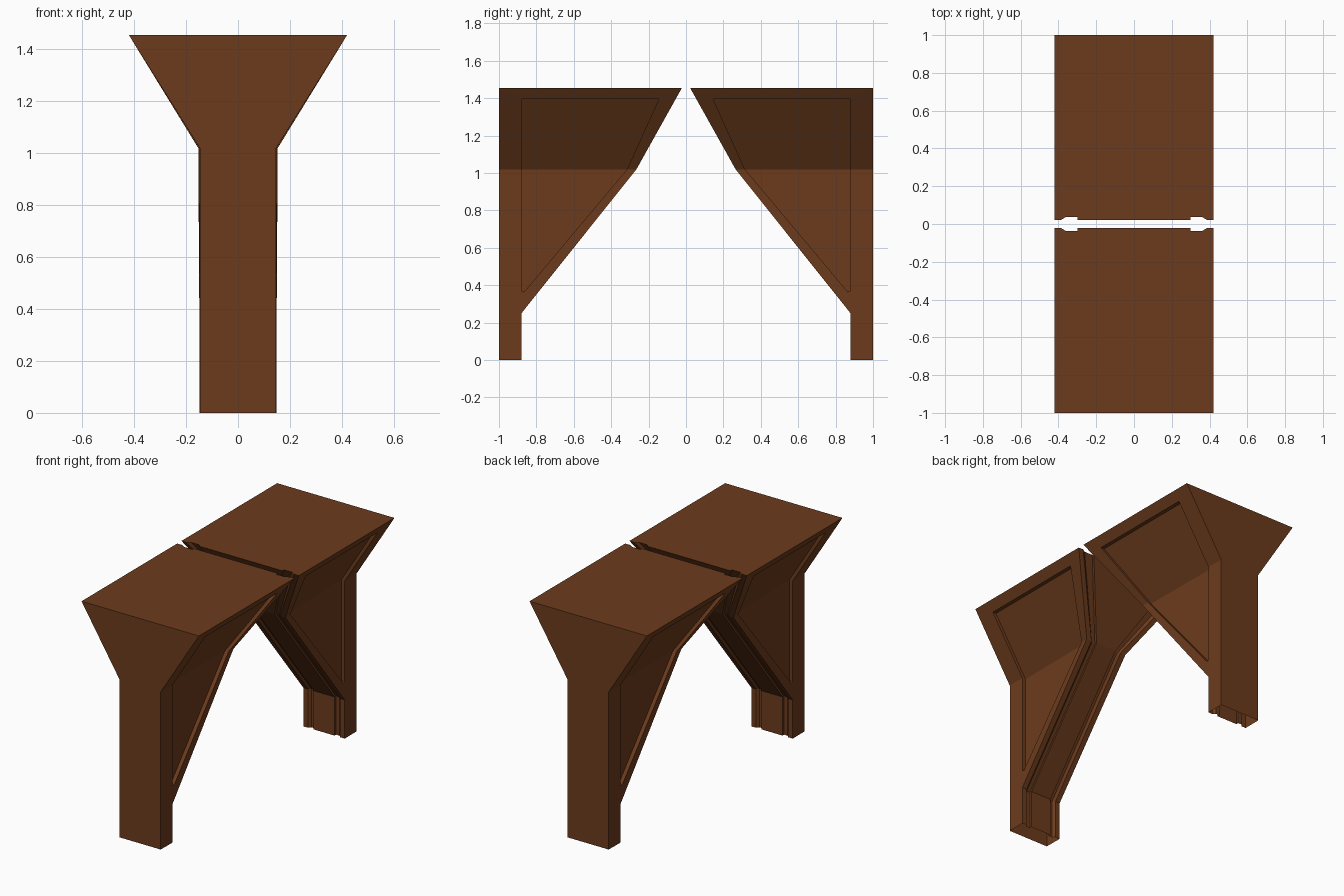
import bpy, bmesh

if "Cube" in bpy.data.objects:
    bpy.data.objects.remove(bpy.data.objects["Cube"])

BEND, TOP, DEPTH, GROOVE = 1.02, 1.455, 0.025, 0.016

mat = bpy.data.materials.new("brown_wood")
mat.diffuse_color = (0.15, 0.044, 0.012, 1)
mat.use_nodes = True
mat.node_tree.nodes["Principled BSDF"].inputs["Base Color"].default_value = mat.diffuse_color


def half_width(y, z):
    # Nearly straight leg, flaring out above the bend
    low = 0.147 + 0.006 * (y + 1) / 0.73
    t = max(0.0, (z - BEND) / (TOP - BEND))
    return low + (0.42 - low) * t


# Side outline and sunken panel outline as (y, z)
OUTER = {"A": (-1, 0), "B": (-0.88, 0), "C": (-0.88, 0.25), "D": (-0.265, BEND),
         "E": (-0.022, TOP), "F": (-1, TOP), "G": (-1, BEND)}
PANEL = {"p": (-0.88, 0.37), "q": (-0.865, 0.365), "r": (-0.315, BEND),
         "s": (-0.145, 1.395), "t": (-0.88, 1.395), "u": (-0.88, BEND)}
FRAME = ["ABCqp", "CDrq", "ApuG", "DEsr", "EFts", "FGut"]


def make_bracket(name, ysign):
    bm = bmesh.new()

    def vert(x, y, z):
        return bm.verts.new((x, y * ysign, z))

    # Side frames with sunken panels
    sides = []
    for sx in (-1, 1):
        v = {k: vert(sx * half_width(*p), *p) for k, p in {**OUTER, **PANEL}.items()}
        floor = {k: vert(sx * (half_width(*p) - DEPTH), *p) for k, p in PANEL.items()}
        for f in FRAME:
            bm.faces.new([v[k] for k in f])
        ring = "pqrstu"
        for a, b in zip(ring, ring[1:] + ring[0]):
            bm.faces.new((v[a], v[b], floor[b], floor[a]))
        for f in ("pqru", "urst"):
            bm.faces.new([floor[k] for k in f])
        sides.append(v)
    left, right = sides

    # Arch underside with two grooves, lofted through four stations
    rows = []
    for k in "BCDE":
        y, z = OUTER[k]
        a, b, c = (0.30, 0.36, 0.385) if k == "E" else (0.075, 0.10, 0.115)
        g = y - GROOVE
        section = [(-c, y), (-b, g), (-a, g), (-a, y), (a, y), (a, g), (b, g), (c, y)]
        rows.append([left[k]] + [vert(x, yy, z) for x, yy in section] + [right[k]])
    for r0, r1 in zip(rows, rows[1:]):
        for i in range(len(r0) - 1):
            bm.faces.new((r0[i], r0[i + 1], r1[i + 1], r1[i]))

    # Outer end faces and top slab
    for a, b in ("AG", "GF"):
        bm.faces.new((left[a], right[a], right[b], left[b]))
    bm.faces.new([left["F"]] + rows[-1] + [right["F"]])

    bmesh.ops.recalc_face_normals(bm, faces=bm.faces)
    mesh = bpy.data.meshes.new(name)
    bm.to_mesh(mesh)
    bm.free()
    mesh.materials.append(mat)
    obj = bpy.data.objects.new(name, mesh)
    bpy.context.collection.objects.link(obj)


make_bracket("front_bracket", 1)
make_bracket("back_bracket", -1)
